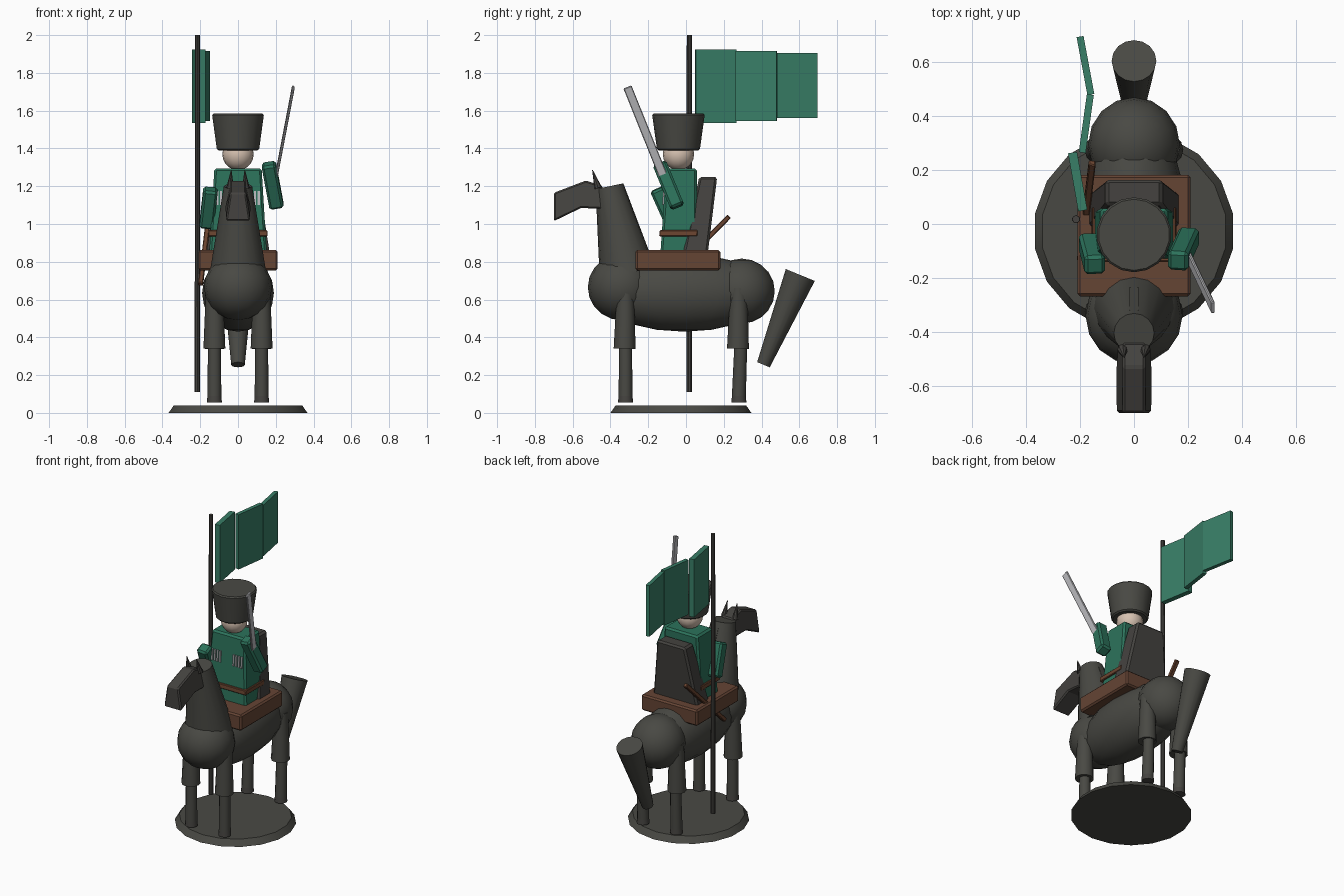
import bpy, bmesh, math
from mathutils import Vector, Matrix

cube = bpy.data.objects.get("Cube")
if cube:
    bpy.data.objects.remove(cube, do_unlink=True)


def material(name, *rgb):
    m = bpy.data.materials.new(name)
    m.use_nodes = True
    m.diffuse_color = (*rgb, 1)
    m.node_tree.nodes["Principled BSDF"].inputs["Base Color"].default_value = (*rgb, 1)
    return m


coat = material("dark_coat", .066, .066, .057)
cloth = material("dark_cloth", .058, .055, .05)
green = material("uniform_green", .025, .17, .105)
flag_green = material("flag_green", .04, .21, .135)
brown = material("saddle_brown", .13, .058, .034)
leather = material("belt_leather", .15, .06, .03)
skin = material("skin", .68, .54, .44)
steel = material("steel", .5, .5, .52)


def finish(name, bm, mat, bevel=0.0, smooth=35):
    bmesh.ops.recalc_face_normals(bm, faces=bm.faces)
    mesh = bpy.data.meshes.new(name)
    bm.to_mesh(mesh)
    bm.free()
    mesh.materials.append(mat)
    ob = bpy.data.objects.new(name, mesh)
    bpy.context.collection.objects.link(ob)
    if bevel:
        mod = ob.modifiers.new("bevel", 'BEVEL')
        mod.width, mod.segments = bevel, 1
    if smooth:
        bpy.ops.object.select_all(action='DESELECT')
        ob.select_set(True)
        bpy.context.view_layer.objects.active = ob
        bpy.ops.object.shade_smooth_by_angle(angle=math.radians(smooth))
    return ob


def ball(name, centre, radii, mat):
    bm = bmesh.new()
    bmesh.ops.create_uvsphere(bm, u_segments=16, v_segments=10, radius=1)
    bmesh.ops.transform(bm, matrix=Matrix.Translation(centre) @ Matrix.Diagonal((*radii, 1)), verts=bm.verts)
    return finish(name, bm, mat)


def axis_frame(a, b, side=(1, 0, 0)):
    # z runs from a to b, x stays close to the side direction
    z = (b - a).normalized()
    y = z.cross(Vector(side)).normalized()
    x = y.cross(z)
    rot = Matrix((x, y, z)).transposed().to_4x4()
    return Matrix.Translation((a + b) / 2) @ rot


def cone(name, a, b, ra, rb, mat, sides=12, bevel=0.0):
    a, b = Vector(a), Vector(b)
    bm = bmesh.new()
    bmesh.ops.create_cone(bm, cap_ends=True, segments=sides, radius1=ra, radius2=rb, depth=(b - a).length)
    bmesh.ops.transform(bm, matrix=axis_frame(a, b), verts=bm.verts)
    return finish(name, bm, mat, bevel)


def bar(name, a, b, wide, deep, mat, bevel=0.0, side=(1, 0, 0)):
    a, b = Vector(a), Vector(b)
    bm = bmesh.new()
    bmesh.ops.create_cube(bm, size=1)
    size = Matrix.Diagonal((wide, deep, (b - a).length, 1))
    bmesh.ops.transform(bm, matrix=axis_frame(a, b, side) @ size, verts=bm.verts)
    return finish(name, bm, mat, bevel, 0)


def tapered(name, low, high, mat, bevel=0.0):
    # low and high are (half width, front y, back y, z)
    bm = bmesh.new()
    rings = [[bm.verts.new(p) for p in ((-w, f, z), (w, f, z), (w, k, z), (-w, k, z))]
             for w, f, k, z in (low, high)]
    bm.faces.new(rings[0])
    bm.faces.new(rings[1])
    for i in range(4):
        j = (i + 1) % 4
        bm.faces.new((rings[0][i], rings[0][j], rings[1][j], rings[1][i]))
    return finish(name, bm, mat, bevel, 0)


# Stand
cone("stand", (0, -.027, 0), (0, -.027, .04), .373, .345, coat, 18)

# Horse body
ball("horse_barrel", (0, -.01, .635), (.19, .47, .205), coat)
ball("horse_chest", (0, -.34, .665), (.18, .18, .175), coat)
ball("horse_rump", (0, .295, .645), (.17, .175, .172), coat)
cone("horse_neck", (0, -.31, .74), (0, -.405, 1.2), .15, .075, coat, 16)
bar("mane", (0, -.25, .95), (0, -.335, 1.17), .035, .035, coat)
cone("tail", (0, .41, .255), (0, .605, .73), .036, .083, coat, 16)

# Horse head: side outline extruded, narrower along the brow
outline = [(-.70, 1.015, .065), (-.70, 1.165, .042), (-.53, 1.23, .042),
           (-.44, 1.2, .042), (-.44, 1.08, .06), (-.555, 1.085, .065)]
bm = bmesh.new()
sides = [[bm.verts.new((s * w, y, z)) for y, z, w in outline] for s in (-1, 1)]
for ring in sides:
    bm.faces.new(ring)
for i in range(len(outline)):
    j = (i + 1) % len(outline)
    bm.faces.new((sides[0][i], sides[0][j], sides[1][j], sides[1][i]))
finish("horse_head", bm, cloth, .008, 0)

# Horse legs, hooves and ears
for side, s in (("right", -1), ("left", 1)):
    x = s * .125
    cone(side + "_ear", (s * .042, -.465, 1.19), (s * .036, -.495, 1.285), .02, .002, cloth, 8)
    for end, y, foot in (("front", -.32, -.32), ("rear", .28, .28)):
        lean = .01 if end == "rear" else 0
        cone(f"{end}_{side}_upper_leg", (x, y - .005, .34), (x, y, .66), .058, .045, coat)
        cone(f"{end}_{side}_lower_leg", (x, foot, .09), (x, y + lean, .36), .037, .034, coat)
        cone(f"{end}_{side}_hoof", (x, foot, .055), (x, foot, .1), .04, .036, cloth)

# Saddle
tapered("saddle", (.21, -.268, .182, .755), (.21, -.268, .182, .862), brown, .01)

# Rider torso, belt, cape
tapered("torso", (.152, -.135, .055, .85), (.125, -.105, .058, 1.295), green, .012)
tapered("belt", (.157, -.142, .06, .935), (.156, -.14, .062, .967), leather, .004)
tapered("cape", (.175, -.025, .11, .80), (.105, .07, .165, 1.25), cloth, .012)

# Chest cartridges
for s in (-1, 1):
    for i in range(4):
        x = s * (.05 + i * .02)
        bar("cartridge", (x, -.12, 1.1), (x, -.115, 1.175), .011, .012, steel)

# Rider head and hat
ball("head", (0, -.04, 1.37), (.083, .083, .085), skin)
cone("hat", (0, -.04, 1.39), (0, -.04, 1.585), .113, .14, coat, 18, .008)

# Arms
bar("left_arm", (.162, -.14, 1.32), (.205, -.045, 1.09), .076, .076, green, .012)
bar("right_arm", (-.145, -.155, 1.185), (-.168, -.065, .985), .076, .076, green, .012)

# Sabre and scabbard
bar("sabre", (.2, -.115, 1.24), (.293, -.31, 1.725), .014, .046, steel, .004)
bar("scabbard", (-.198, -.13, .68), (-.155, .228, 1.04), .026, .026, leather, .004)

# Flag pole and rippling flag panels
cone("flag_pole", (-.215, .018, .11), (-.215, .018, 2), .015, .014, cloth, 10)
panels = (((-.19, .05), (-.228, .265), 1.535, 1.925, .034),
          ((-.192, .265), (-.162, .48), 1.545, 1.915, .026),
          ((-.16, .48), (-.2, .695), 1.56, 1.905, .026))
for (xa, ya), (xb, yb), low, high, thick in panels:
    mid = (low + high) / 2
    bar("flag_panel", (xa, ya, mid), (xb, yb, mid), thick, high - low, flag_green)
